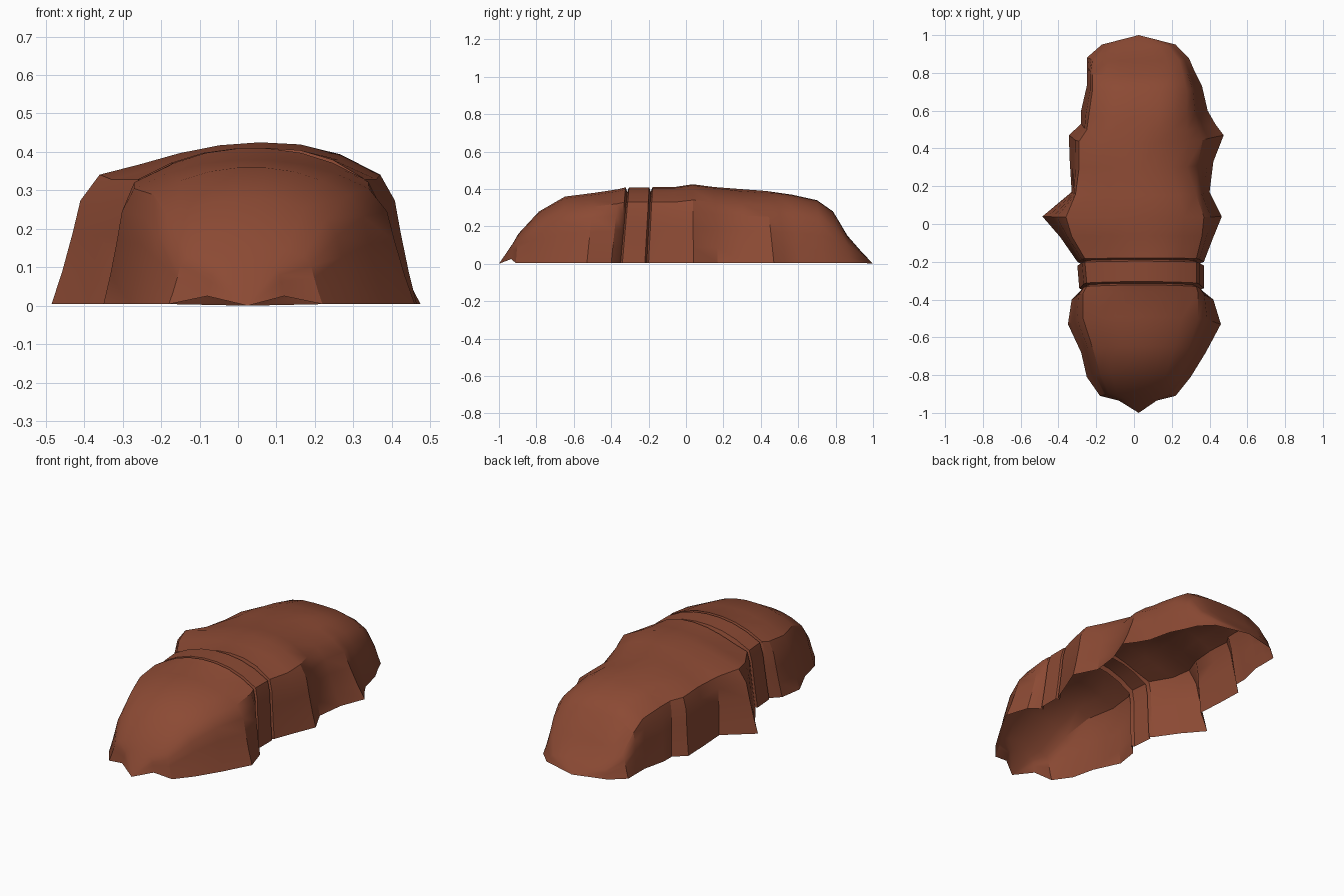
import bpy, bmesh

if "Cube" in bpy.data.objects:
    bpy.data.objects.remove(bpy.data.objects["Cube"])

rock = bpy.data.materials.new("red_brown_rock")
rock.diffuse_color = (0.26, 0.068, 0.034, 1)
rock.use_nodes = True
rock.node_tree.nodes["Principled BSDF"].inputs["Base Color"].default_value = rock.diffuse_color

# Ribs of the rock shell: y, base left, base right, shoulder left, shoulder right, height
RIBS = [
    (-0.935, -0.08, 0.12, -0.06, 0.10, 0.11),
    (-0.91, -0.18, 0.22, -0.13, 0.17, 0.16),
    (-0.81, -0.25, 0.30, -0.18, 0.23, 0.28),
    (-0.68, -0.28, 0.38, -0.22, 0.29, 0.36),
    (-0.53, -0.35, 0.46, -0.27, 0.34, 0.38),
    (-0.40, -0.33, 0.42, -0.27, 0.34, 0.40),
    (-0.35, -0.29, 0.37, -0.25, 0.33, 0.41),
    (-0.21, -0.30, 0.37, -0.26, 0.33, 0.41),
    (-0.07, -0.39, 0.42, -0.33, 0.36, 0.41),
    (0.04, -0.485, 0.465, -0.36, 0.37, 0.425),
    (0.17, -0.33, 0.40, -0.31, 0.33, 0.41),
    (0.33, -0.34, 0.42, -0.29, 0.28, 0.40),
    (0.47, -0.345, 0.475, -0.29, 0.29, 0.39),
    (0.53, -0.28, 0.43, -0.25, 0.28, 0.38),
    (0.60, -0.28, 0.39, -0.24, 0.28, 0.37),
    (0.73, -0.25, 0.36, -0.22, 0.28, 0.34),
    (0.81, -0.25, 0.32, -0.22, 0.26, 0.28),
    (0.88, -0.25, 0.29, -0.20, 0.24, 0.15),
    (0.95, -0.17, 0.22, -0.14, 0.18, 0.06),
]
CREVICES = (-0.35, -0.21)
# side profile: (inward fraction, height fraction)
SIDE = [(0, 0), (0.22, 0.2), (0.44, 0.44), (0.6, 0.64), (1, 0.8)]
ROOF_STEPS = 7


def with_crevices(ribs):
    """Swap each crevice rib for two lips with a shrunken groove between them."""
    out = []
    for y, *dims in ribs:
        if y in CREVICES:
            out.append((y - 0.01, *dims))
            out.append((y, *[d * 0.94 for d in dims]))
            out.append((y + 0.01, *dims))
        else:
            out.append((y, *dims))
    return out


def section(rib):
    y, xl, xr, tl, tr, h = rib
    lean = 0.042 * max(-1, min(1, y * 2.5)) * (1 - y ** 4)
    foot = 0.025 if y < -0.92 else 0.004
    skew = 1.3 if abs(y) < 0.2 else 1.0      # the middle hump peaks to the right
    flat = 3.5 if y > 0.5 else 2.2           # the back end has a flatter roof
    pts = [(xl + (tl - xl) * f, k) for f, k in SIDE]
    for i in range(1, ROOF_STEPS):
        t = i / ROOF_STEPS
        pts.append((tl + (tr - tl) * t, 0.8 + 0.2 * (1 - abs(2 * t ** skew - 1) ** flat)))
    pts += [(xr + (tr - xr) * f, k) for f, k in reversed(SIDE)]
    return [(x, y - lean * k, foot + k * (h - foot)) for x, k in pts]


bm = bmesh.new()
rings = [[bm.verts.new(p) for p in section(r)] for r in with_crevices(RIBS)]
for a, b in zip(rings, rings[1:]):
    for i in range(len(a) - 1):
        bm.faces.new((a[i], b[i], b[i + 1], a[i + 1]))

# pointed feet closing both ends, the underside stays open
for ring, y in ((rings[0], -1), (rings[-1], 1)):
    tip = bm.verts.new((0.025, y, 0))
    for i in range(len(ring) - 1):
        bm.faces.new((tip, ring[i], ring[i + 1]))
bmesh.ops.recalc_face_normals(bm, faces=bm.faces)
if sum(f.normal.z * f.calc_area() for f in bm.faces) < 0:
    bmesh.ops.reverse_faces(bm, faces=bm.faces)

mesh = bpy.data.meshes.new("rock_shell")
bm.to_mesh(mesh)
bm.free()
mesh.materials.append(rock)
shell = bpy.data.objects.new("rock_shell", mesh)
bpy.context.collection.objects.link(shell)
bpy.context.view_layer.objects.active = shell
shell.select_set(True)
bpy.ops.object.shade_smooth_by_angle(angle=0.5)
